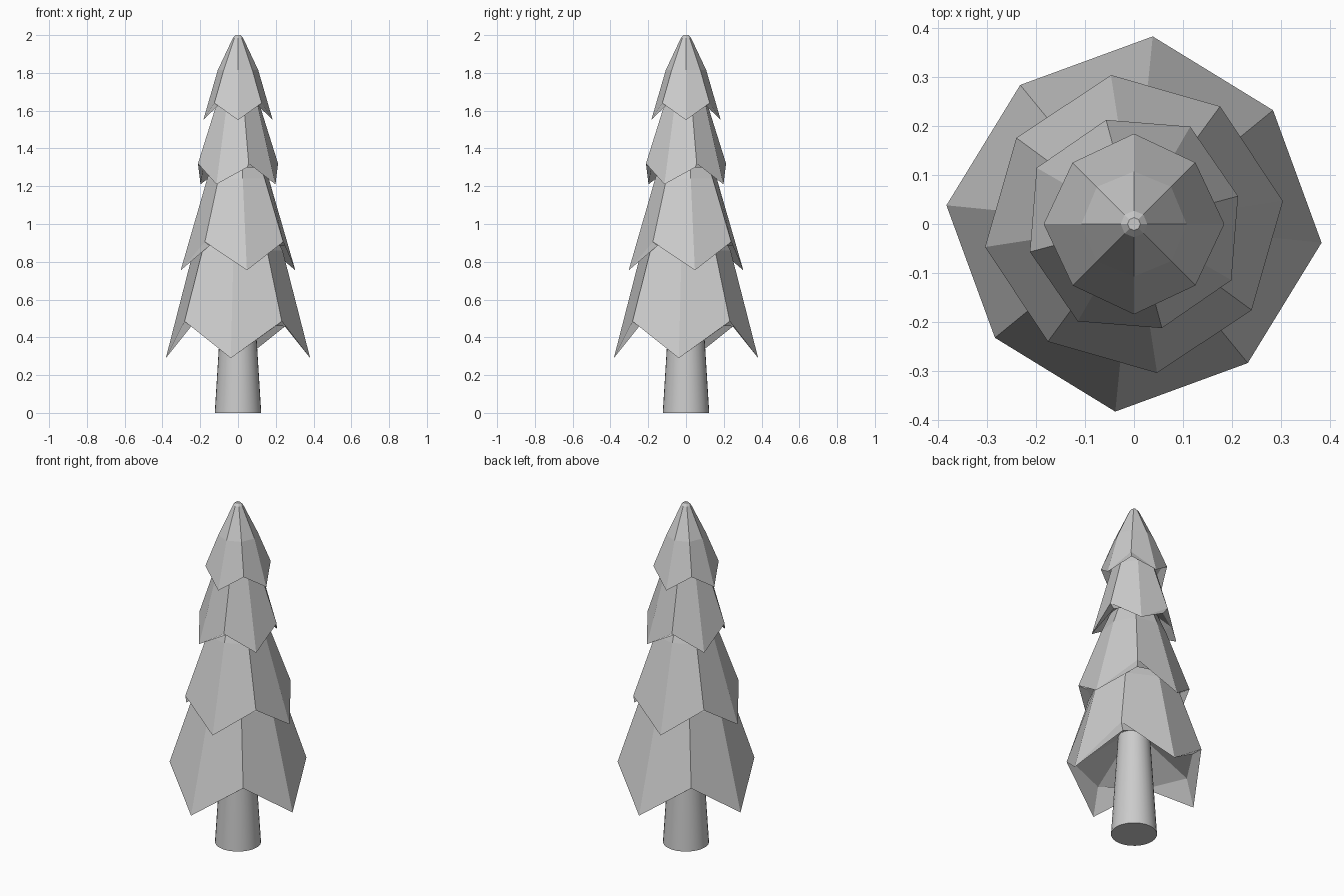
import bpy, bmesh
from math import cos, sin, radians

if "Cube" in bpy.data.objects:
    bpy.data.objects.remove(bpy.data.objects["Cube"])


def add_object(name, bm):
    bmesh.ops.recalc_face_normals(bm, faces=bm.faces[:])
    mesh = bpy.data.meshes.new(name)
    bm.to_mesh(mesh)
    bm.free()
    obj = bpy.data.objects.new(name, mesh)
    bpy.context.collection.objects.link(obj)
    return obj


def branch_tier(name, low_angle, rings):
    """Eight-sided skirt; each ring gives (radius, z) at the tips, then at the notches."""
    bm = bmesh.new()
    loops = []
    for r_tip, z_tip, r_notch, z_notch in rings:
        loop = []
        for i in range(8):
            a = radians(low_angle + 45 * i)
            r, z = (r_notch, z_notch) if i % 2 else (r_tip, z_tip)
            loop.append(bm.verts.new((r * cos(a), r * sin(a), z)))
        loops.append(loop)
    for lo, hi in zip(loops, loops[1:]):
        for i in range(8):
            j = (i + 1) % 8
            bm.faces.new((lo[i], lo[j], hi[j], hi[i]))
    bm.faces.new(loops[0])
    bm.faces.new(loops[-1])
    return add_object(name, bm)


# Trunk
bm = bmesh.new()
bmesh.ops.create_cone(bm, cap_ends=True, segments=32, radius1=0.123, radius2=0.083, depth=0.64)
bmesh.ops.translate(bm, verts=bm.verts[:], vec=(0, 0, 0.32))
trunk = add_object("trunk", bm)
bpy.context.view_layer.objects.active = trunk
trunk.select_set(True)
bpy.ops.object.shade_smooth_by_angle(angle=radians(40))

# Branch tiers: ceiling centre, underside lip, hem, outer slope, top
branch_tier("bottom_branches", -5.7, [
    (0.08, 0.60, 0.08, 0.60), (0.341, 0.455, 0.318, 0.46), (0.384, 0.29, 0.366, 0.485),
    (0.237, 0.86, 0.243, 0.86), (0.10, 1.12, 0.10, 1.12)])
branch_tier("lower_middle_branches", 8.8, [
    (0.08, 1.00, 0.08, 1.00), (0.268, 0.885, 0.255, 0.885), (0.307, 0.755, 0.297, 0.905),
    (0.165, 1.24, 0.175, 1.24), (0.08, 1.46, 0.08, 1.46)])
branch_tier("upper_middle_branches", 60, [
    (0.06, 1.40, 0.06, 1.40), (0.198, 1.30, 0.188, 1.30), (0.229, 1.21, 0.2195, 1.32),
    (0.122, 1.62, 0.122, 1.62), (0.06, 1.78, 0.06, 1.78)])
branch_tier("treetop", 0, [
    (0.04, 1.72, 0.04, 1.72), (0.152, 1.64, 0.145, 1.63), (0.184, 1.55, 0.177, 1.64),
    (0.107, 1.815, 0.107, 1.815), (0.027, 1.985, 0.027, 1.985), (0.013, 2.0, 0.013, 2.0)])
